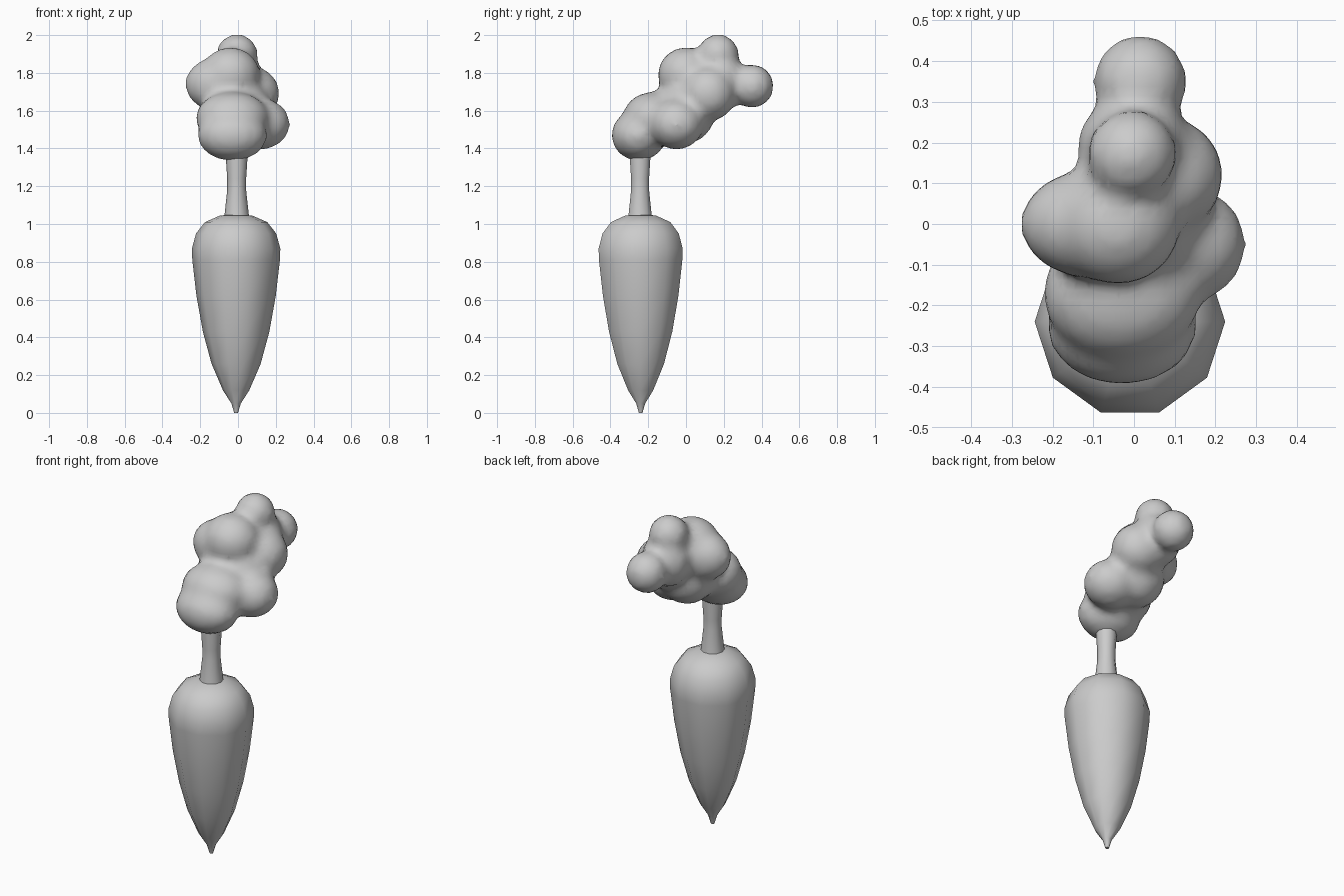
import bpy, bmesh
from math import cos, sin, tau, radians
from mathutils import Matrix

if "Cube" in bpy.data.objects:
    bpy.data.objects.remove(bpy.data.objects["Cube"])


def finish(bm, name):
    bmesh.ops.recalc_face_normals(bm, faces=bm.faces)
    mesh = bpy.data.meshes.new(name)
    bm.to_mesh(mesh)
    bm.free()
    obj = bpy.data.objects.new(name, mesh)
    bpy.context.collection.objects.link(obj)
    return obj


def lathe(name, profile, cx, cy, sides):
    bm = bmesh.new()
    rings = [[bm.verts.new((cx + r * cos(tau * i / sides), cy + r * sin(tau * i / sides), z))
              for i in range(sides)] for r, z in profile]
    for a, b in zip(rings, rings[1:]):
        for i in range(sides):
            j = (i + 1) % sides
            bm.faces.new((a[i], a[j], b[j], b[i]))
    bm.faces.new(rings[0][::-1])
    bm.faces.new(rings[-1])
    obj = finish(bm, name)
    bpy.ops.object.select_all(action='DESELECT')
    obj.select_set(True)
    bpy.context.view_layer.objects.active = obj
    bpy.ops.object.shade_smooth_by_angle(angle=radians(50))
    return obj


# Tapered root
lathe("carrot_root", [(0.01, 0), (0.025, 0.05), (0.07, 0.12), (0.13, 0.26), (0.176, 0.43),
                      (0.21, 0.62), (0.232, 0.81), (0.234, 0.87), (0.212, 0.95),
                      (0.165, 1.01), (0.085, 1.045), (0.02, 1.05)], -0.01, -0.24, 10)

# Stalk
lathe("stalk", [(0.067, 1.03), (0.063, 1.06), (0.05, 1.18), (0.05, 1.24), (0.058, 1.36),
                (0.058, 1.45)], -0.007, -0.243, 10)

# Leafy top: overlapping lobes fused into one skin
lobes = [
    ((-0.03, -0.25, 1.47), (0.18, 0.14, 0.13)),    # front lobe
    ((-0.03, -0.17, 1.56), (0.19, 0.16, 0.135)),
    ((0.12, -0.05, 1.53), (0.15, 0.14, 0.13)),     # right lobe
    ((0.00, 0.00, 1.60), (0.17, 0.15, 0.17)),      # core
    ((-0.10, 0.00, 1.74), (0.175, 0.13, 0.14)),    # upper left lobe
    ((-0.04, 0.00, 1.79), (0.15, 0.145, 0.14)),
    ((0.07, 0.12, 1.69), (0.145, 0.14, 0.14)),     # back body
    ((0.00, 0.19, 1.75), (0.135, 0.12, 0.15)),
    ((-0.005, 0.17, 1.895), (0.105, 0.105, 0.105)),  # top knob
    ((0.015, 0.35, 1.73), (0.11, 0.11, 0.11)),     # back knob
]
bm = bmesh.new()
for centre, radii in lobes:
    size = Matrix.Diagonal([r + 0.006 for r in radii] + [1])
    bmesh.ops.create_uvsphere(bm, u_segments=24, v_segments=14, radius=1,
                              matrix=Matrix.Translation(centre) @ size)
leaves = finish(bm, "leafy_top")
fuse = leaves.modifiers.new("fuse", 'REMESH')
fuse.mode = 'VOXEL'
fuse.voxel_size = 0.025
fuse.use_smooth_shade = True
soften = leaves.modifiers.new("soften", 'SMOOTH')
soften.factor = 0.5
soften.iterations = 5
